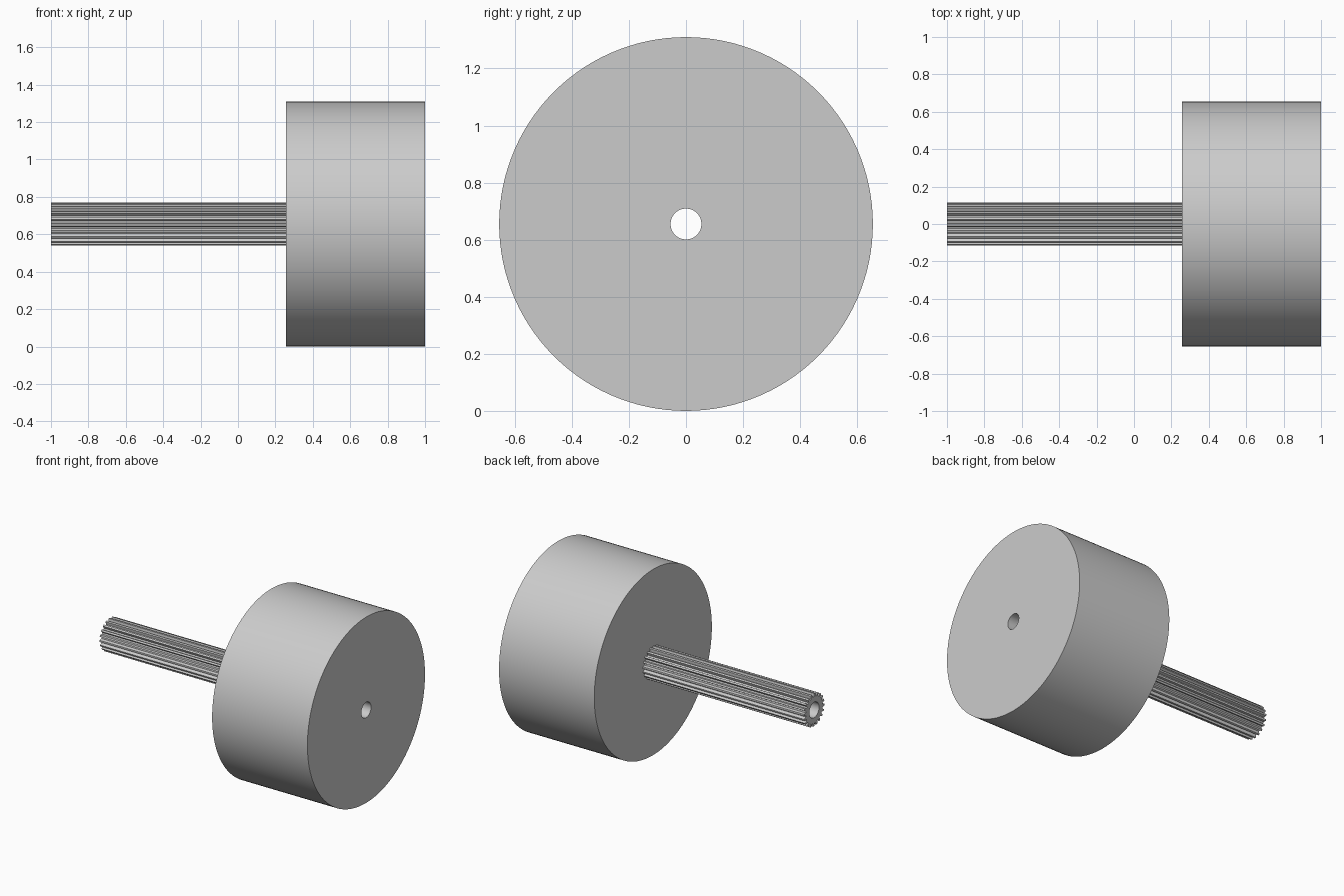
import bpy, bmesh
from math import sin, cos, pi, radians

RADIUS = 0.655      # drum radius, also the height of the axis
BORE = 0.054        # hole running through the whole part
TEETH = 20

cube = bpy.data.objects.get("Cube")
if cube:
    bpy.data.objects.remove(cube, do_unlink=True)

grey = bpy.data.materials.new("plain grey")
grey.use_nodes = True
grey.diffuse_color = (0.6, 0.6, 0.6, 1)
grey.node_tree.nodes["Principled BSDF"].inputs["Base Color"].default_value = (0.6, 0.6, 0.6, 1)


def bored_bar(name, x0, x1, outline):
    """Bar along x with the given outer radii, bored through its centre."""
    n = len(outline)
    bm = bmesh.new()

    def ring(x, radii):
        return [bm.verts.new((x, r * cos(2 * pi * i / n), RADIUS + r * sin(2 * pi * i / n)))
                for i, r in enumerate(radii)]

    bore = [BORE] * n
    loops = [ring(x0, outline), ring(x1, outline), ring(x1, bore), ring(x0, bore)]
    for a, b in zip(loops, loops[1:] + loops[:1]):
        for i in range(n):
            j = (i + 1) % n
            bm.faces.new((a[i], a[j], b[j], b[i]))
    bmesh.ops.recalc_face_normals(bm, faces=bm.faces)
    mesh = bpy.data.meshes.new(name)
    bm.to_mesh(mesh)
    bm.free()
    mesh.materials.append(grey)
    obj = bpy.data.objects.new(name, mesh)
    bpy.context.collection.objects.link(obj)
    bpy.ops.object.select_all(action='DESELECT')
    obj.select_set(True)
    bpy.context.view_layer.objects.active = obj
    bpy.ops.object.shade_smooth_by_angle(angle=radians(25))
    return obj


# Wide drum
bored_bar("drum", 0.257, 1.0, [RADIUS] * 120)

# Splined shaft: each tooth has a flat crest, sloped flanks and a flat root
tooth = [0.115, 0.115, 0.115, 0.094, 0.094, 0.094]
bored_bar("splined_shaft", -1.0, 0.257, tooth * TEETH)
